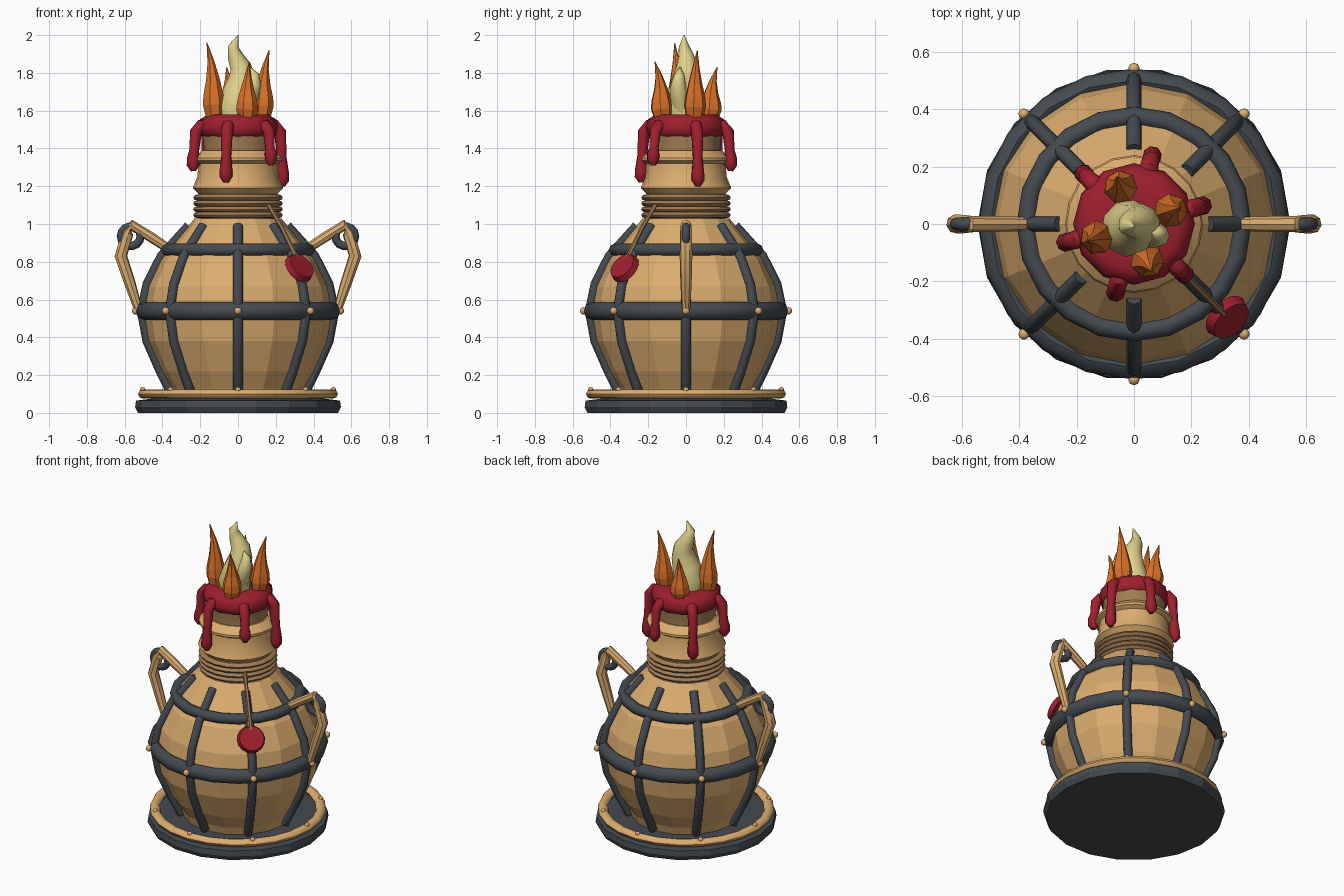
import bpy, bmesh, math
from mathutils import Vector, Matrix

if "Cube" in bpy.data.objects:
    bpy.data.objects.remove(bpy.data.objects["Cube"])


def material(name, rgb):
    m = bpy.data.materials.new(name)
    m.use_nodes = True
    m.diffuse_color = (*rgb, 1)
    m.node_tree.nodes["Principled BSDF"].inputs["Base Color"].default_value = (*rgb, 1)
    return m


TAN = material("warm_tan", (0.72, 0.42, 0.16))
IRON = material("dark_iron", (0.06, 0.07, 0.08))
WAX = material("red_wax", (0.34, 0.014, 0.027))
ORANGE = material("flame_orange", (0.72, 0.17, 0.022))
YELLOW = material("flame_yellow", (0.75, 0.64, 0.26))
BROWN = material("cord_brown", (0.36, 0.2, 0.09))


def finish(name, bm, mat, smooth=None):
    bmesh.ops.recalc_face_normals(bm, faces=bm.faces)
    me = bpy.data.meshes.new(name)
    bm.to_mesh(me)
    bm.free()
    me.materials.append(mat)
    ob = bpy.data.objects.new(name, me)
    bpy.context.collection.objects.link(ob)
    if smooth:
        bpy.ops.object.select_all(action="DESELECT")
        ob.select_set(True)
        bpy.context.view_layer.objects.active = ob
        bpy.ops.object.shade_smooth_by_angle(angle=math.radians(smooth))
    return ob


def skin(bm, rings, cap=True, loop=False):
    """Bridge successive rings of vertices with quads."""
    n = len(rings[0])
    pairs = list(zip(rings, rings[1:])) + ([(rings[-1], rings[0])] if loop else [])
    for a, b in pairs:
        for i in range(n):
            j = (i + 1) % n
            bm.faces.new((a[i], a[j], b[j], b[i]))
    if cap and not loop:
        bm.faces.new(rings[0])
        bm.faces.new(rings[-1])


def lathe(name, profile, sides, mat, smooth=None, loop=False):
    bm = bmesh.new()
    rings = []
    for r, z in profile:
        angles = [math.tau * i / sides for i in range(sides)]
        rings.append([bm.verts.new((r * math.cos(a), r * math.sin(a), z)) for a in angles])
    skin(bm, rings, loop=loop)
    return finish(name, bm, mat, smooth)


def hoop(name, radius, z, thick, mat, sides=20, height=None):
    h = height or thick
    section = [(radius + thick * math.cos(math.tau * k / 8),
                z + h * math.sin(math.tau * k / 8)) for k in range(8)]
    return lathe(name, section, sides, mat, 50, loop=True)


def tube(name, pts, radii, mat, sides=8, smooth=None):
    """Sweep a round section of changing radius along a path."""
    pts = [Vector(p) for p in pts]
    if not isinstance(radii, (list, tuple)):
        radii = [radii] * len(pts)
    bm = bmesh.new()
    rings, side = [], None
    for i, p in enumerate(pts):
        t = (pts[min(i + 1, len(pts) - 1)] - pts[max(i - 1, 0)]).normalized()
        side = t.orthogonal() if side is None else side - t * side.dot(t)
        side.normalize()
        up = t.cross(side)
        ring = []
        for k in range(sides):
            a = math.tau * k / sides
            ring.append(bm.verts.new(p + radii[i] * (side * math.cos(a) + up * math.sin(a))))
        rings.append(ring)
    skin(bm, rings)
    return finish(name, bm, mat, smooth)


def ball(name, loc, r, mat):
    bm = bmesh.new()
    bmesh.ops.create_uvsphere(bm, u_segments=8, v_segments=6, radius=r,
                              matrix=Matrix.Translation(loc))
    return finish(name, bm, mat, 60)


def polar(r, deg, z):
    a = math.radians(deg)
    return Vector((r * math.cos(a), r * math.sin(a), z))


# Base plate and its trim
lathe("base_plate", [(0.53, 0), (0.545, 0.03), (0.54, 0.065), (0.46, 0.075)], 18, IRON)
hoop("base_trim", 0.5, 0.1, 0.03, TAN, 24, 0.025)

# Round flask body and neck
lathe("flask_body", [(0.33, 0.07), (0.35, 0.13), (0.405, 0.22), (0.475, 0.38), (0.5, 0.53),
                     (0.475, 0.67), (0.41, 0.81), (0.32, 0.92), (0.23, 1.03)], 16, TAN)
lathe("flask_neck", [(0.21, 1.0), (0.21, 1.16), (0.24, 1.19), (0.215, 1.25), (0.21, 1.32),
                     (0.235, 1.335), (0.235, 1.35), (0.19, 1.39)], 20, TAN, 30)
lathe("neck_plug", [(0.185, 1.36), (0.18, 1.4), (0.19, 1.48)], 16, BROWN, 30)
for k in range(4):
    hoop(f"neck_cord_{k}", 0.215, 1.047 + 0.031 * k, 0.022, BROWN, 20, 0.016)

# Iron cage: hoops, ribs and rivets
hoop("middle_hoop", 0.5, 0.54, 0.042, IRON, 20, 0.048)
hoop("upper_hoop", 0.375, 0.863, 0.034, IRON, 20)
RIB = [(0.345, 0.09), (0.405, 0.21), (0.48, 0.38), (0.51, 0.54),
       (0.48, 0.68), (0.405, 0.83), (0.26, 0.99)]
for k in range(8):
    a = 45 * k
    tube(f"cage_rib_{k}", [polar(r, a, z) for r, z in RIB], 0.026, IRON, 8, 50)
    ball(f"hoop_rivet_{k}", polar(0.542, a, 0.54), 0.02, TAN)
    ball(f"base_rivet_{k}", polar(0.505, a + 0.01, 0.122), 0.015, TAN)

# Angular side handles with iron rings
for name, s in (("left", 1), ("right", -1)):
    tube(f"{name}_handle", [(s * x, 0, z) for x, z in
                            ((0.36, 0.865), (0.46, 0.93), (0.565, 0.995), (0.585, 0.95),
                             (0.62, 0.83), (0.57, 0.68), (0.525, 0.54))],
         [0.024, 0.027, 0.028, 0.032, 0.034, 0.03, 0.022], TAN, 8, 35)
    bm = bmesh.new()
    rings = []
    for i in range(14):
        a = math.tau * i / 14
        out = Vector((math.cos(a), 0, math.sin(a)))
        c = Vector((s * 0.568, 0, 0.935)) + out * 0.052
        rings.append([bm.verts.new(c + 0.022 * (out * math.cos(b) + Vector((0, math.sin(b), 0))))
                      for b in [math.tau * k / 8 for k in range(8)]])
    skin(bm, rings, loop=True)
    finish(f"{name}_handle_ring", bm, IRON, 50)

# Hanging wax seal on a cord
tube("seal_cord", [polar(0.23, -45, 1.1), polar(0.33, -45, 0.98), polar(0.44, -45, 0.82)],
     0.012, BROWN, 6, 50)
normal = polar(0.8, -45, 0.55).normalized()
bm = bmesh.new()
bmesh.ops.create_cone(bm, cap_ends=True, segments=16, radius1=0.085, radius2=0.075, depth=0.035,
                      matrix=Matrix.Translation(polar(0.465, -45, 0.77))
                      @ normal.to_track_quat("Z", "Y").to_matrix().to_4x4())
finish("wax_seal", bm, WAX, 30)

# Wax cap and drips
lathe("wax_cap", [(0.17, 1.455), (0.2, 1.47), (0.212, 1.51), (0.2, 1.555),
                  (0.16, 1.58), (0.08, 1.57)], 12, WAX, 50)
for k, low in enumerate((1.2, 1.28, 1.2, 1.28, 1.22, 1.31)):
    a = 15 + 60 * k
    mid = (low + 1.5) / 2
    path = [(0.16, 1.515), (0.205, 1.52), (0.23, 1.49), (0.24, mid),
            (0.245, low + 0.065), (0.246, low + 0.03), (0.244, low)]
    tube(f"wax_drip_{k}", [polar(r, a, z) for r, z in path],
         [0.03, 0.033, 0.032, 0.026, 0.034, 0.034, 0.014], WAX, 8, 50)

# Outer flames: bulbous base drawn out to a point
for k, tip in enumerate((1.92, 1.83, 1.96, 1.86)):
    a, h = 20 + 90 * k, tip - 1.55
    path = [(0.13, 0), (0.137, 0.2), (0.14, 0.32), (0.142, 0.52), (0.152, 0.74), (0.175, 1)]
    tube(f"outer_flame_{k}", [polar(r, a, 1.55 + h * t) for r, t in path],
         [0.045, 0.06, 0.055, 0.038, 0.02, 0.002], ORANGE, 7)

# Curling inner flame and a small side tongue
tube("inner_flame", [(-0.01, -0.01, 1.55), (-0.015, -0.015, 1.62), (0.005, -0.01, 1.7),
                     (0.02, 0.0, 1.77), (0.015, 0.005, 1.83), (-0.015, 0.0, 1.89),
                     (-0.025, -0.01, 1.94), (0.0, -0.01, 2.0)],
     [0.09, 0.1, 0.085, 0.072, 0.058, 0.042, 0.028, 0.002], YELLOW, 10, 70)
tube("inner_flame_tongue", [(0.03, -0.02, 1.6), (0.06, -0.035, 1.68), (0.085, -0.04, 1.74),
                            (0.085, -0.035, 1.79), (0.065, -0.03, 1.83)],
     [0.05, 0.05, 0.04, 0.027, 0.003], YELLOW, 8, 70)
